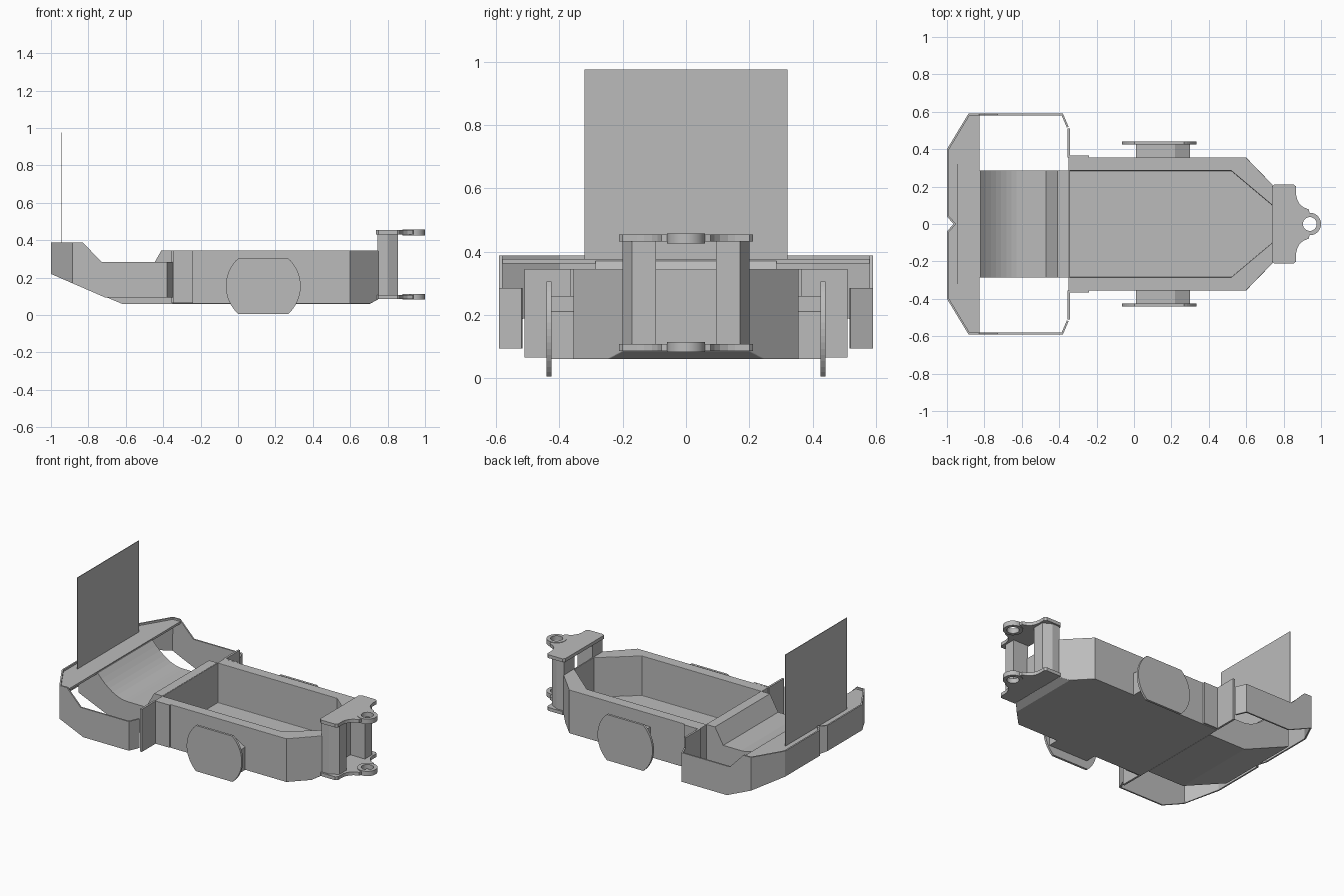
import bpy, bmesh, math

if "Cube" in bpy.data.objects:
    bpy.data.objects.remove(bpy.data.objects["Cube"], do_unlink=True)

grey = bpy.data.materials.new("plain grey")
grey.use_nodes = True
COLOUR = (0.5, 0.5, 0.5, 1)
grey.diffuse_color = COLOUR
grey.node_tree.nodes["Principled BSDF"].inputs["Base Color"].default_value = COLOUR


def finish(name, bm):
    bmesh.ops.recalc_face_normals(bm, faces=bm.faces)
    me = bpy.data.meshes.new(name)
    bm.to_mesh(me)
    bm.free()
    me.materials.append(grey)
    ob = bpy.data.objects.new(name, me)
    bpy.context.collection.objects.link(ob)
    return ob


def loft(name, rings, cap=True, loop=False):
    """Join equal-length closed rings of points; cap the ends or loop round."""
    bm = bmesh.new()
    vs = [[bm.verts.new(p) for p in r] for r in rings]
    n = len(vs[0])
    pairs = list(zip(vs, vs[1:])) + ([(vs[-1], vs[0])] if loop else [])
    for a, b in pairs:
        for i in range(n):
            j = (i + 1) % n
            bm.faces.new((a[i], a[j], b[j], b[i]))
    if cap:
        bm.faces.new(vs[0])
        bm.faces.new(vs[-1])
    return finish(name, bm)


def prism(name, pts, lo, hi, axis="z"):
    """Extrude (x, y) points along z, or (x, z) points along y."""
    if axis == "z":
        return loft(name, [[(a, b, h) for a, b in pts] for h in (lo, hi)])
    return loft(name, [[(a, h, b) for a, b in pts] for h in (lo, hi)])


def box(name, x0, x1, y0, y1, z0, z1):
    return prism(name, [(x0, y0), (x1, y0), (x1, y1), (x0, y1)], z0, z1)


def mirrored(half):
    """Close a half outline with its reflection across y = 0."""
    return half + [(x, -y) for x, y in reversed(half) if abs(y) > 1e-6]


def interp(x, table):
    for (x0, z0), (x1, z1) in zip(table, table[1:]):
        if x <= x1:
            return z0 + (z1 - z0) * (x - x0) / (x1 - x0)
    return table[-1][1]


def ring(half, zs):
    pts = mirrored(half)
    zz = zs + zs[::-1]
    return [(x, y, z) for (x, y), z in zip(pts, zz)]


# Open tub with chamfered nose
outer = [(-0.35, 0.355), (0.6, 0.355), (0.75, 0.2)]
keel = [(-0.35, 0.355), (0.6, 0.355), (0.705, 0.2465)]
inner = [(-0.345, 0.285), (0.52, 0.285), (0.74, 0.1)]
tub = loft("tub", [ring(keel, [0.06] * 3), ring(outer, [0.085] * 3),
                   ring(outer, [0.345] * 3), ring(inner, [0.345] * 3),
                   ring(inner, [0.085] * 3)])
bev = tub.modifiers.new("edge_softening", "BEVEL")
bev.width = 0.008
bev.segments = 2
bev.limit_method = "ANGLE"
bev.angle_limit = math.radians(60)

# Rear deck: flat, then curving up to the shelf
curve = [(-0.6 - 0.22 * t / 8, 0.24 + 0.13 * (t / 8) ** 2) for t in range(9)]
prism("rear_deck", [(-0.35, 0.06), (-0.35, 0.345), (-0.41, 0.345), (-0.47, 0.24)]
      + curve + [(-0.96, 0.37), (-0.96, 0.205), (-0.62, 0.06)],
      -0.285, 0.285, "y")

# Wrap-round bumper strip
top = [(-1, 0.388), (-0.83, 0.388), (-0.73, 0.285), (0, 0.285)]
bottom = [(-1, 0.22), (-0.71, 0.094), (0, 0.094)]
half = [(-0.35, 0.52), (-0.38, 0.59), (-0.71, 0.59), (-0.73, 0.59), (-0.83, 0.59),
        (-0.885, 0.59), (-1, 0.4), (-1, 0.04), (-0.965, 0)]
bm = bmesh.new()
path = [(bm.verts.new((x, y, interp(x, bottom))), bm.verts.new((x, y, interp(x, top))))
        for x, y in mirrored(half)]
for a, b in zip(path, path[1:]):
    bm.faces.new((a[0], b[0], b[1], a[1]))
bumper = finish("bumper", bm)
# Thickness goes inward whichever way the strip faces
tail = [p for p in bumper.data.polygons if p.center.x < -0.99][0]
sol = bumper.modifiers.new("thickness", "SOLIDIFY")
sol.thickness = 0.01
sol.offset = -1 if tail.normal.x < 0 else 1
sol.use_even_offset = True

# Shelf inside the bumper, and the upright board on it
prism("bumper_shelf", mirrored([(-0.825, 0.583), (-0.88, 0.583), (-0.994, 0.397),
                                (-0.994, 0.04), (-0.96, 0)]), 0.362, 0.376)
box("upright_board", -0.947, -0.943, -0.32, 0.32, 0.37, 0.975)

# Side fittings, left and right
disc = []
for k in range(2):
    for i in range(17):
        a = math.radians(-48.6 + 97.2 * i / 16 + 180 * k)
        disc.append((0.135 + 0.2 * math.cos(a), 0.155 + 0.2 * math.sin(a)))
pad = [(0.01, 0.06), (0.01, 0.26), (0.22, 0.26), (0.30, 0.21), (0.30, 0.06)]
for side, s in (("left", 1), ("right", -1)):
    prism(side + "_side_mount", pad, s * 0.35, s * 0.43, "y")
    prism(side + "_side_plate", disc, s * 0.425, s * 0.44, "y")
    box(side + "_bracket", -0.355, -0.342, s * 0.355, s * 0.51, 0.065, 0.345)
    box(side + "_bracket_flange", -0.345, -0.24, s * 0.354, s * 0.366, 0.065, 0.345)
    # Hinge columns
    prism(side + "_hinge_column",
          [(0.745, s * 0.2), (0.80, s * 0.2), (0.855, s * 0.17),
           (0.855, s * 0.095), (0.745, s * 0.095)], 0.1, 0.44)

# Hinge lugs, upper and lower, each with an eye ring
arc = [(0.94 + 0.05 * math.cos(math.radians(a)), 0.05 * math.sin(math.radians(a)))
       for a in range(90, 181, 15)]
lug = [(0.737, 0.2), (0.75, 0.212), (0.853, 0.212), (0.867, 0.2), (0.867, 0.155),
       (0.872, 0.132), (0.885, 0.108), (0.905, 0.09), (0.935, 0.078)] + arc
for level, z0, z1, e0, e1 in (("upper", 0.432, 0.454, 0.425, 0.457),
                              ("lower", 0.086, 0.108, 0.083, 0.114)):
    prism(level + "_hinge_lug", mirrored(lug), z0, z1)
    rings = [[(0.94 + r * math.cos(math.tau * i / 32), r * math.sin(math.tau * i / 32), z)
              for i in range(32)]
             for r, z in ((0.06, e0), (0.06, e1), (0.037, e1), (0.037, e0))]
    eye = loft(level + "_hinge_eye", rings, cap=False, loop=True)
    bpy.ops.object.select_all(action="DESELECT")
    eye.select_set(True)
    bpy.context.view_layer.objects.active = eye
    bpy.ops.object.shade_smooth_by_angle()
